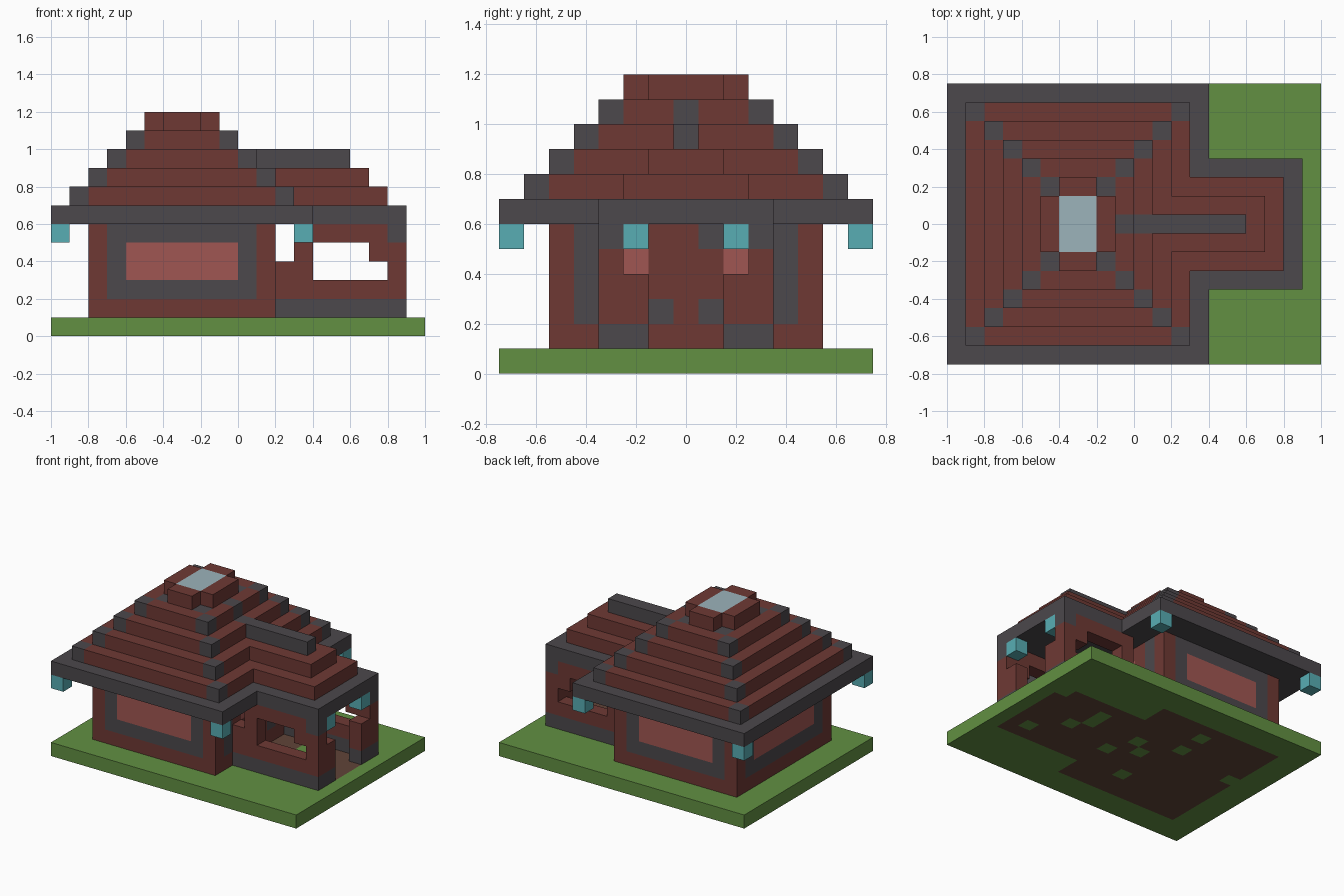
import bpy, bmesh
from mathutils import Vector

default = bpy.data.objects.get("Cube")
if default:
    bpy.data.objects.remove(default, do_unlink=True)

UNIT = 0.1
ORIGIN = Vector((-1.0, -0.75, 0.0))
WIDTH, DEPTH = 20, 15


def linear(c):
    c /= 255
    return c / 12.92 if c <= 0.04045 else ((c + 0.055) / 1.055) ** 2.4


def material(name, r, g, b):
    m = bpy.data.materials.new(name)
    m.use_nodes = True
    colour = (linear(r), linear(g), linear(b), 1)
    m.diffuse_color = colour
    m.node_tree.nodes["Principled BSDF"].inputs["Base Color"].default_value = colour
    return m


GRASS = material("grass_green", 98, 144, 66)
EARTH = material("earth_brown", 96, 68, 56)
WOOD = material("red_brown_wood", 110, 57, 52)
STONE = material("dark_grey_stone", 76, 72, 76)
PANE = material("rose_glass", 160, 86, 82)
LAMP = material("teal_lantern", 88, 174, 180)
SKY = material("pale_blue_glass", 156, 179, 187)

cells = {}   # block position -> (part name, material)


def block(part, mat, xs, ys, zs):
    """Fill a half-open range of blocks; part None carves it away."""
    for x in range(*xs):
        for y in range(*ys):
            for z in range(*zs):
                if part:
                    cells[x, y, z] = (part, mat)
                else:
                    cells.pop((x, y, z), None)


def carve(xs, ys, zs):
    block(None, None, xs, ys, zs)


def one(part, mat, x, y, z):
    cells[x, y, z] = (part, mat)


def window(xs, ys, along_x):
    """Stone frame with a glass pane one block inside it."""
    block("window_frames", STONE, xs, ys, (2, 6))
    if along_x:
        xs = (xs[0] + 1, xs[1] - 1)
    else:
        ys = (ys[0] + 1, ys[1] - 1)
    block("window_panes", PANE, xs, ys, (3, 5))


# Lawn slab with an earth floor and grass patches
block("lawn", GRASS, (0, WIDTH), (0, DEPTH), (0, 1))
block("floor", EARTH, (2, 12), (2, 13), (0, 1))
block("floor", EARTH, (12, 19), (4, 11), (0, 1))
for x, y in ((17, 5), (15, 7), (14, 8), (14, 9), (11, 6), (10, 8), (9, 7),
             (8, 4), (7, 9), (7, 11), (18, 10), (2, 8)):
    one("lawn", GRASS, x, y, 0)

# House walls and windows
block("house_walls", WOOD, (2, 12), (2, 13), (1, 6))
carve((3, 11), (3, 12), (1, 6))
for y in (2, 12):
    window((3, 11), (y, y + 1), True)
window((2, 3), (3, 12), False)

# Wall between house and porch
block("window_frames", STONE, (11, 12), (3, 12), (2, 6))
block("inner_wall", WOOD, (11, 12), (4, 11), (1, 6))
for y in (5, 9):
    one("window_panes", PANE, 11, y, 4)
for y, z in ((6, 2), (8, 2), (8, 5)):
    one("inner_wall", STONE, 11, y, z)

# Porch walls, sill, side openings and doorway
block("porch_walls", WOOD, (12, 19), (4, 11), (1, 6))
block("porch_sill", STONE, (12, 19), (4, 11), (1, 2))
carve((12, 18), (5, 10), (1, 6))
carve((12, 13), (4, 11), (4, 6))
carve((14, 18), (4, 11), (3, 4))
carve((14, 17), (4, 11), (4, 5))
carve((18, 19), (6, 9), (1, 6))
carve((18, 19), (5, 10), (4, 6))
for y in (4, 10):
    one("porch_walls", STONE, 18, y, 5)

# Stepped main roof with stone eaves and hip corners
for n in range(5):
    part, mat = ("main_roof", WOOD) if n else ("eaves", STONE)
    block(part, mat, (n, 14 - n), (n, 15 - n), (6 + n, 7 + n))
    carve((n + 3, 11 - n), (n + 3, 12 - n), (6 + n, 7 + n))
    for x in (n, 13 - n):
        for y in (n, 14 - n):
            one("roof_hips" if n else "eaves", STONE, x, y, 6 + n)

# Porch roof and ridge
for n in range(4):
    part, mat = (("eaves", STONE), ("porch_roof", WOOD),
                 ("porch_roof", WOOD), ("porch_ridge", STONE))[n]
    block(part, mat, (13 - n, 19 - n), (4 + n, 11 - n), (6 + n, 7 + n))
one("porch_ridge", STONE, 9, 7, 10)

# Roof cap around the skylight
for x in (5, 8):
    for y in (5, 9):
        one("roof_hips", STONE, x, y, 10)
block("roof_cap", WOOD, (6, 8), (5, 10), (11, 12))
block("roof_cap", WOOD, (5, 9), (6, 9), (11, 12))
block("skylight", SKY, (6, 8), (6, 9), (11, 12))

# Lanterns under the eave corners and the porch entrance
for x, y in ((0, 0), (13, 0), (18, 5)):
    for side in (y, DEPTH - 1 - y):
        one("lanterns", LAMP, x, side, 5)


def build(part):
    """Make one mesh from the exposed block sides of a part."""
    bm = bmesh.new()
    verts, mats = {}, []

    def corner(key):
        if key not in verts:
            verts[key] = bm.verts.new(ORIGIN + Vector(key) * UNIT)
        return verts[key]

    for cell, (name, mat) in cells.items():
        if name != part:
            continue
        if mat not in mats:
            mats.append(mat)
        for axis in range(3):
            for step in (0, 1):
                near = list(cell)
                near[axis] += 2 * step - 1
                if tuple(near) in cells:
                    continue
                loop = []
                for u, v in ((0, 0), (1, 0), (1, 1), (0, 1)):
                    p = list(cell)
                    p[axis] += step
                    p[(axis + 1) % 3] += u
                    p[(axis + 2) % 3] += v
                    loop.append(corner(tuple(p)))
                face = bm.faces.new(loop if step else loop[::-1])
                face.material_index = mats.index(mat)
    mesh = bpy.data.meshes.new(part)
    bm.to_mesh(mesh)
    bm.free()
    for m in mats:
        mesh.materials.append(m)
    bpy.context.collection.objects.link(bpy.data.objects.new(part, mesh))


for part in sorted({name for name, _ in cells.values()}):
    build(part)
